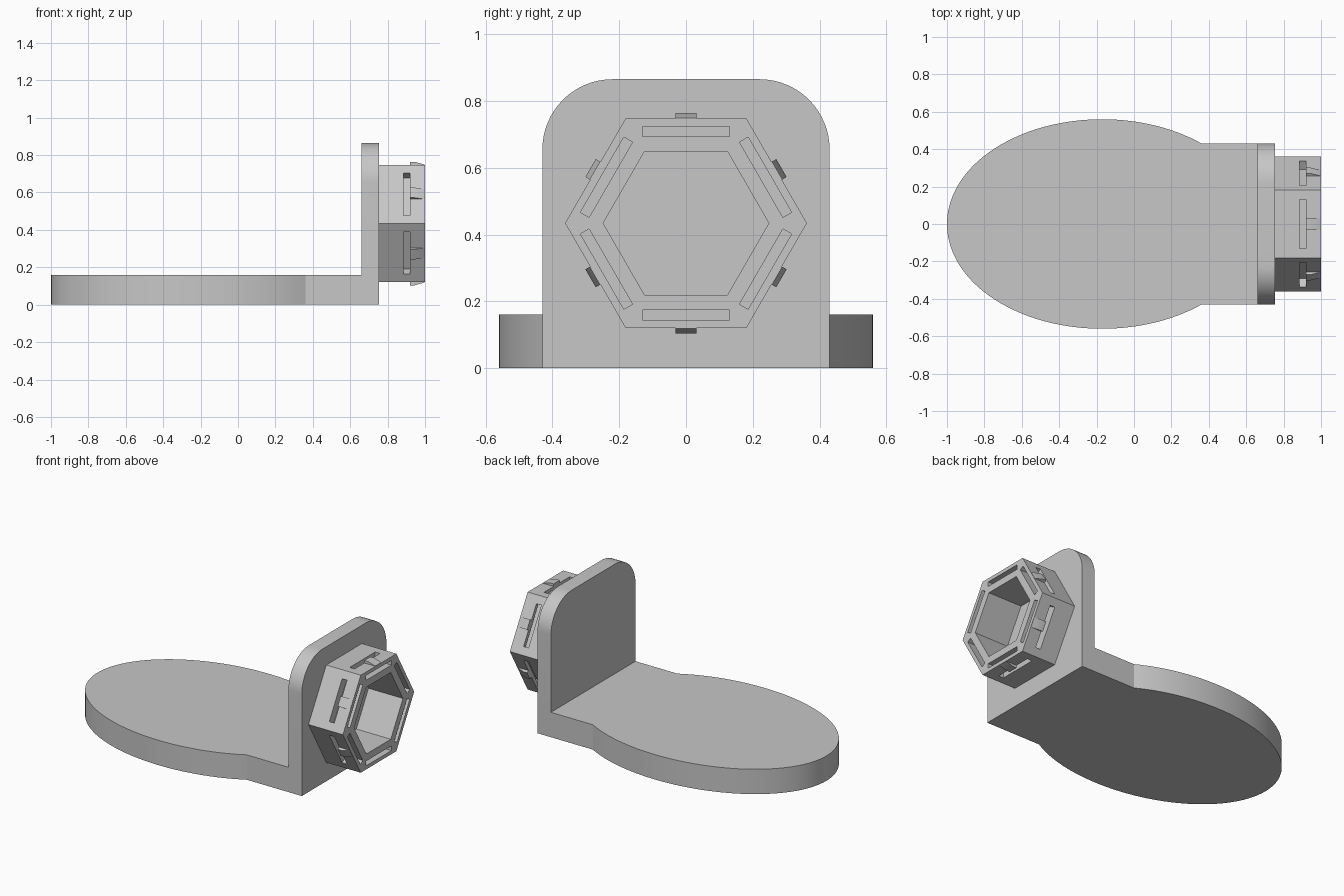
import bpy
import bmesh
import math
from mathutils import Vector

if "Cube" in bpy.data.objects:
    bpy.data.objects.remove(bpy.data.objects["Cube"])

grey = bpy.data.materials.new("light grey")
grey.diffuse_color = (0.57, 0.57, 0.57, 1)
grey.use_nodes = True
grey.node_tree.nodes["Principled BSDF"].inputs["Base Color"].default_value = grey.diffuse_color

X, Y, Z = Vector((1, 0, 0)), Vector((0, 1, 0)), Vector((0, 0, 1))


def prism(name, outline, u, v, w, depth, origin=Vector()):
    """Extrude a 2D outline (in axes u, v) by depth along w."""
    bm = bmesh.new()
    face = bm.faces.new([bm.verts.new(origin + u * a + v * b) for a, b in outline])
    new = bmesh.ops.extrude_face_region(bm, geom=[face])["geom"]
    bmesh.ops.translate(bm, vec=w * depth,
                        verts=[g for g in new if isinstance(g, bmesh.types.BMVert)])
    bmesh.ops.recalc_face_normals(bm, faces=bm.faces)
    mesh = bpy.data.meshes.new(name)
    bm.to_mesh(mesh)
    bm.free()
    obj = bpy.data.objects.new(name, mesh)
    bpy.context.collection.objects.link(obj)
    mesh.materials.append(grey)
    return obj


def combine(obj, other, operation):
    """Apply a boolean and remove the second object."""
    mod = obj.modifiers.new("bool", 'BOOLEAN')
    mod.operation, mod.object, mod.solver = operation, other, 'EXACT'
    bpy.context.view_layer.objects.active = obj
    bpy.ops.object.modifier_apply(modifier=mod.name)
    bpy.data.objects.remove(other)


def hexagon(radius):
    return [(radius * math.cos(math.radians(60 * i)),
             radius * math.sin(math.radians(60 * i))) for i in range(6)]


# Base plate: an ellipse running into a straight tongue
CX, RX, RY, HALF = -0.17, 0.83, 0.56, 0.43
start = math.asin(HALF / RY)
N = 96
outline = []
for i in range(N + 1):
    t = start + (2 * math.pi - 2 * start) * i / N
    outline.append((CX + RX * math.cos(t), RY * math.sin(t)))
outline += [(0.755, -HALF), (0.755, HALF)]
bracket = prism("bracket", outline, X, Y, Z, 0.16)

# Upright wall with rounded top corners
R, TOP = 0.21, 0.865
wall_outline = [(-HALF, 0), (HALF, 0)]
for side in (0, 1):
    cy = (HALF - R) * (1 - 2 * side)
    for i in range(17):
        t = math.pi / 2 * (side + i / 16)
        wall_outline.append((cy + R * math.cos(t), TOP - R + R * math.sin(t)))
wall = prism("wall", wall_outline, Y, Z, X, 0.095, Vector((0.66, 0, 0)))
combine(bracket, wall, 'UNION')

# Hexagonal socket with a hexagonal opening down to the wall
MID = Vector((0, 0, 0.434))
socket = prism("hex_socket", hexagon(0.362), Y, Z, X, 0.245, MID + X * 0.755)
hole = prism("hole_cutter", hexagon(0.248), Y, Z, X, 0.5, MID + X * 0.7)
combine(socket, hole, 'DIFFERENCE')

# Each side: L-shaped slot that frees a spring strip, and a catch on the strip
slot = [(0.885, 0.26), (1.05, 0.26), (1.05, 0.29), (0.92, 0.29),
        (0.92, 0.36), (0.885, 0.36)]
catch = [(0.92, 0.305), (0.998, 0.305), (0.998, 0.315), (0.945, 0.33), (0.92, 0.33)]
parts = [bracket, socket]
for i in range(6):
    a = math.radians(30 + 60 * i)
    out = Y * math.cos(a) + Z * math.sin(a)
    along = X.cross(out)
    cutter = prism("slot_cutter", slot, X, out, along, 0.26, MID - along * 0.13)
    combine(socket, cutter, 'DIFFERENCE')
    parts.append(prism(f"catch_{i + 1}", catch, X, out, along, 0.062,
                       MID - along * 0.031))

# Smooth the curved rims, keep the corners sharp
bpy.ops.object.select_all(action='DESELECT')
for obj in parts:
    obj.select_set(True)
bpy.context.view_layer.objects.active = bracket
bpy.ops.object.shade_smooth_by_angle(angle=math.radians(20))
